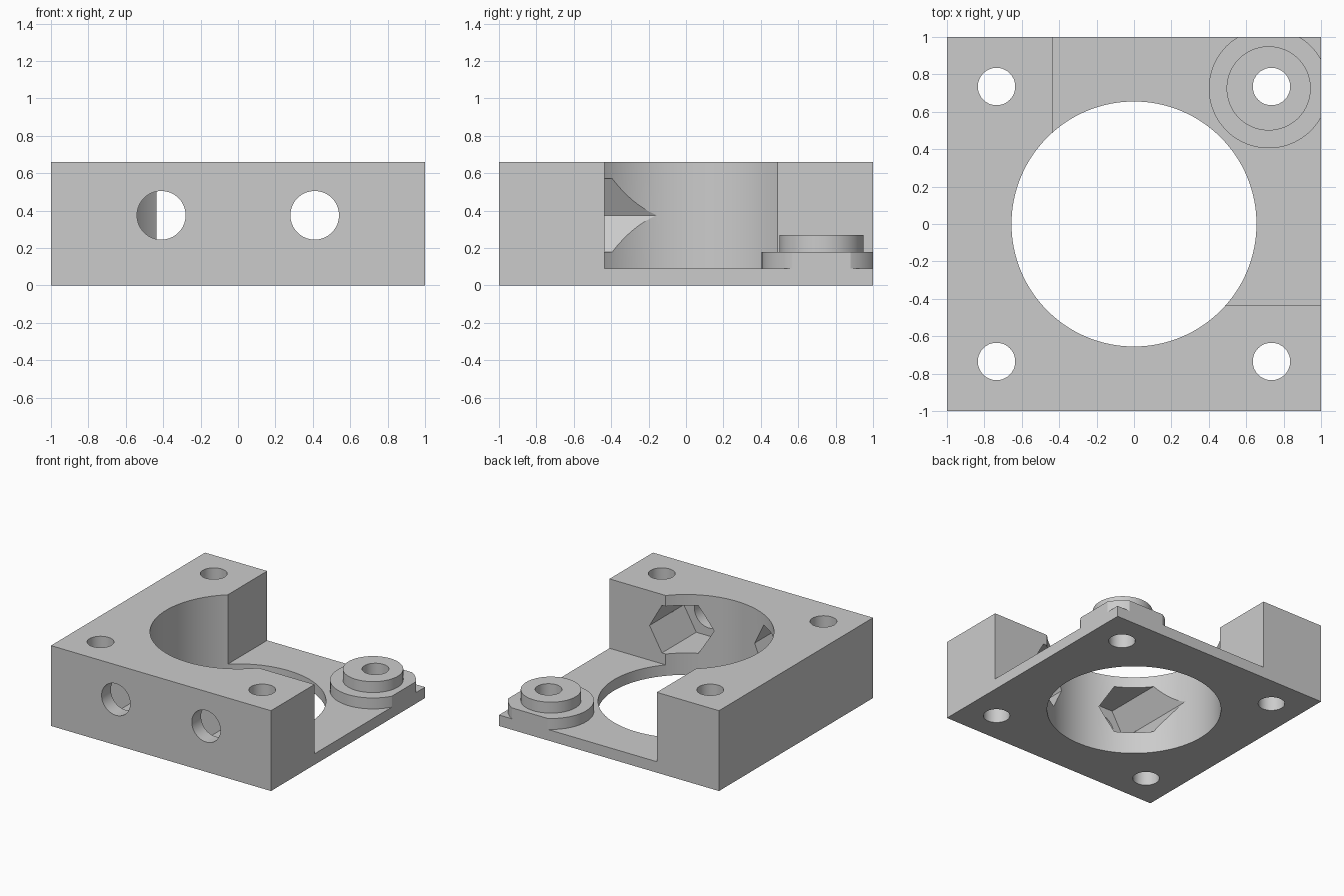
import bpy
import math

if "Cube" in bpy.data.objects:
    bpy.data.objects.remove(bpy.data.objects["Cube"], do_unlink=True)

HEIGHT, PLATE = 0.66, 0.09      # block height, base plate thickness
STEP = -0.435                   # inner faces of the L-shaped wall
BOLT_X, BOLT_Z = 0.41, 0.375    # horizontal bolt holes

grey = bpy.data.materials.new("light grey")
grey.use_nodes = True
colour = (0.6, 0.6, 0.6, 1)
grey.diffuse_color = colour
grey.node_tree.nodes["Principled BSDF"].inputs["Base Color"].default_value = colour


def box(name, low, high):
    centre = [(a + b) / 2 for a, b in zip(low, high)]
    bpy.ops.mesh.primitive_cube_add(size=1, location=centre)
    obj = bpy.context.object
    obj.name = name
    obj.scale = [b - a for a, b in zip(low, high)]
    bpy.ops.object.transform_apply(location=True, rotation=True, scale=True)
    return obj


def rod(name, radius, x, y, low, high, sides=96):
    bpy.ops.mesh.primitive_cylinder_add(vertices=sides, radius=radius, depth=high - low,
                                        location=(x, y, (low + high) / 2))
    bpy.context.object.name = name
    return bpy.context.object


def rod_along_y(name, radius, x, z, low, high, sides=64, spin=0):
    bpy.ops.mesh.primitive_cylinder_add(vertices=sides, radius=radius, depth=high - low,
                                        location=(x, (low + high) / 2, z),
                                        rotation=(math.pi / 2, spin, 0))
    bpy.context.object.name = name
    return bpy.context.object


def combine(body, tool, operation):
    tool.hide_render = True
    mod = body.modifiers.new(tool.name, "BOOLEAN")
    mod.operation, mod.solver, mod.object = operation, "EXACT", tool
    bpy.context.view_layer.objects.active = body
    bpy.ops.object.modifier_apply(modifier=mod.name)
    bpy.data.objects.remove(tool, do_unlink=True)


# Oversized block with an open corner, leaving an L-shaped wall on a plate
body = box("mounting_block", (-1.2, -1.2, -0.1), (1.2, 1.2, HEIGHT))
combine(body, box("corner_cut", (STEP, STEP, PLATE), (1.5, 1.5, 1)), "DIFFERENCE")

# Stepped boss on the open corner
combine(body, rod("boss_flange", 0.32, 0.72, 0.725, 0.03, 0.18), "UNION")
combine(body, rod("boss_collar", 0.225, 0.72, 0.725, 0.05, 0.27), "UNION")

# Trim everything to the square outline
combine(body, box("outline", (-1, -1, 0), (1, 1, 1)), "INTERSECT")

# Main bore and corner holes
combine(body, rod("bore", 0.655, 0, 0, -0.5, 1.5, 128), "DIFFERENCE")
for x in (-0.735, 0.735):
    for y in (-0.735, 0.735):
        combine(body, rod("corner_hole", 0.1, x, y, -0.5, 1.5, 64), "DIFFERENCE")

# Front bolt holes with hexagonal nut pockets opening into the bore
for x in (-BOLT_X, BOLT_X):
    pocket = rod_along_y("nut_pocket", 0.226, x, BOLT_Z, -0.88, -0.1, 6, math.pi / 6)
    combine(body, pocket, "DIFFERENCE")
    combine(body, rod_along_y("bolt_hole", 0.13, x, BOLT_Z, -1.2, -0.5), "DIFFERENCE")

# Single colour, smooth bores, crisp edges
body.data.materials.clear()
body.data.materials.append(grey)
for face in body.data.polygons:
    face.material_index = 0
bpy.ops.object.select_all(action="DESELECT")
body.select_set(True)
bpy.context.view_layer.objects.active = body
bpy.ops.object.shade_smooth_by_angle(angle=math.radians(25))
